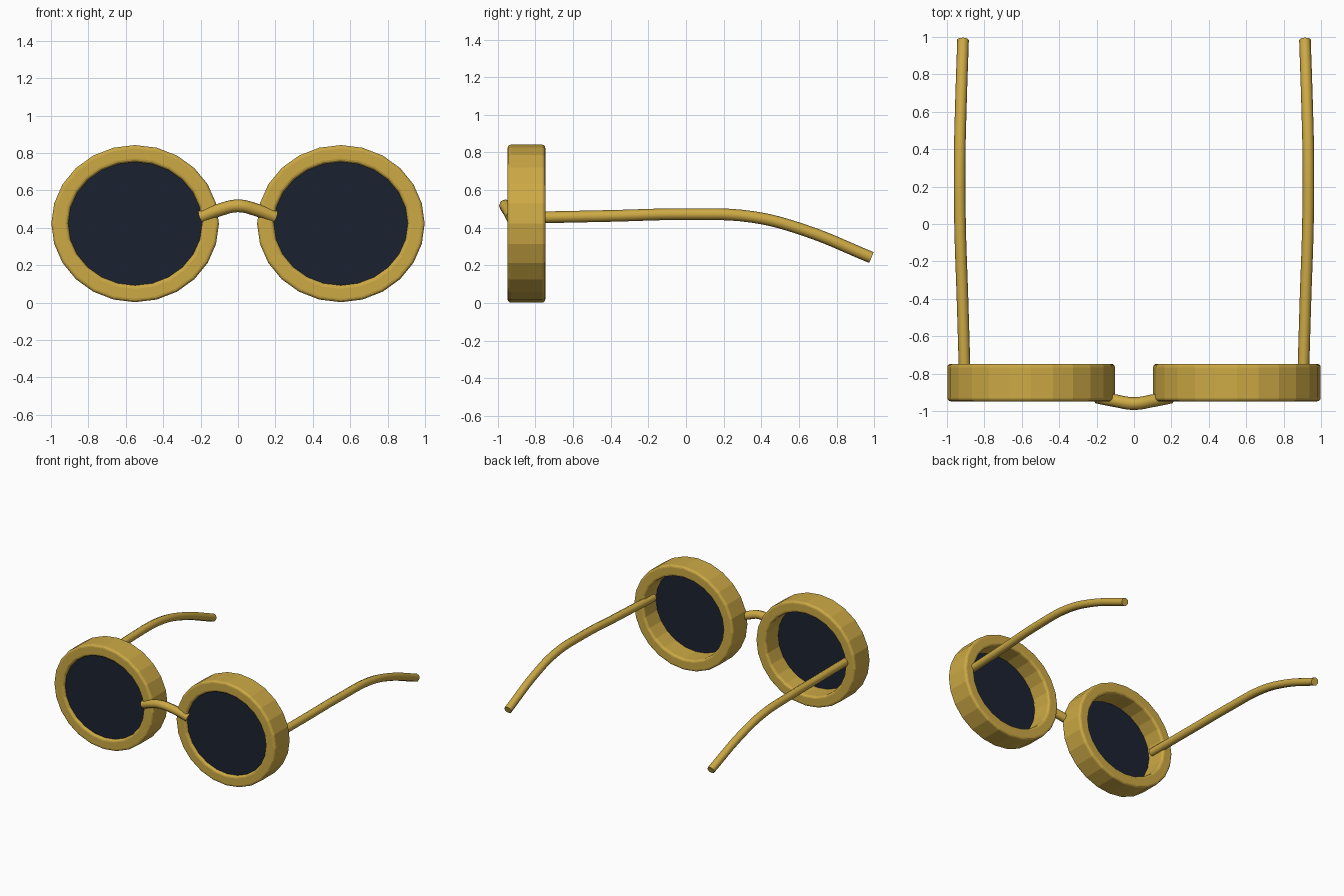
import bpy, bmesh, math

if "Cube" in bpy.data.objects:
    bpy.data.objects.remove(bpy.data.objects["Cube"])

def material(name, color):
    m = bpy.data.materials.new(name)
    m.diffuse_color = color
    m.use_nodes = True
    m.node_tree.nodes["Principled BSDF"].inputs["Base Color"].default_value = m.diffuse_color
    return m

gold = material("gold", (0.61, 0.40, 0.06, 1))
dark = material("dark_glass", (0.011, 0.016, 0.03, 1))

SIDES, CX, CZ = 24, 0.55, 0.422
RX, RZ = 0.448, 0.42

def add_mesh(name, bm, mat):
    bmesh.ops.recalc_face_normals(bm, faces=bm.faces)
    mesh = bpy.data.meshes.new(name)
    bm.to_mesh(mesh)
    bm.free()
    mesh.materials.append(mat)
    ob = bpy.data.objects.new(name, mesh)
    bpy.context.collection.objects.link(ob)
    return ob

def oval(bm, cx, inset, y):
    return [bm.verts.new((cx + (RX - inset) * math.cos(a), y, CZ + (RZ - inset) * math.sin(a)))
            for a in (2 * math.pi * i / SIDES for i in range(SIDES))]

def bridge(bm, a, b):
    for i in range(SIDES):
        j = (i + 1) % SIDES
        bm.faces.new((a[i], a[j], b[j], b[i]))

def rounded_profile(t0, t1, y0, y1, r, steps=3):
    pts = []
    for k, (t, y) in enumerate([(t1 - r, y1 - r), (t0 + r, y1 - r), (t0 + r, y0 + r), (t1 - r, y0 + r)]):
        for s in range(steps + 1):
            a = math.pi / 2 * (k + s / steps)
            pts.append((t + r * math.cos(a), y + r * math.sin(a)))
    return pts

def rim(name, cx):
    bm = bmesh.new()
    loops = [oval(bm, cx, t, y) for t, y in rounded_profile(0, 0.09, -0.948, -0.748, 0.018)]
    for i, loop in enumerate(loops):
        bridge(bm, loop, loops[(i + 1) % len(loops)])
    add_mesh(name, bm, gold)

def lens(name, cx):
    bm = bmesh.new()
    front, back = oval(bm, cx, 0.085, -0.925), oval(bm, cx, 0.085, -0.91)
    bridge(bm, front, back)
    bm.faces.new(front)
    bm.faces.new(back)
    add_mesh(name, bm, dark)

def tube(name, points, radius):
    cu = bpy.data.curves.new(name, 'CURVE')
    cu.dimensions = '3D'
    cu.bevel_depth = radius
    cu.bevel_resolution = 2
    cu.resolution_u = 6
    cu.use_fill_caps = True
    sp = cu.splines.new('BEZIER')
    sp.bezier_points.add(len(points) - 1)
    for bp, p in zip(sp.bezier_points, points):
        bp.co = p
        bp.handle_left_type = bp.handle_right_type = 'AUTO'
    cu.materials.append(gold)
    ob = bpy.data.objects.new(name, cu)
    bpy.context.collection.objects.link(ob)
    bpy.ops.object.select_all(action='DESELECT')
    ob.select_set(True)
    bpy.context.view_layer.objects.active = ob
    bpy.ops.object.convert(target='MESH')
    bpy.ops.object.shade_smooth_by_angle(angle=math.radians(50))

# rims, lenses and temple arms on both sides
for side, label in ((-1, "left"), (1, "right")):
    rim(label + "_rim", side * CX)
    lens(label + "_lens", side * CX)
    arm = [(0.903, -0.87, 0.453), (0.917, -0.4, 0.463), (0.93, 0.0, 0.472), (0.932, 0.35, 0.458),
           (0.926, 0.62, 0.39), (0.914, 0.985, 0.242)]
    tube(label + "_temple_arm", [(side * x, y, z) for x, y, z in arm], 0.031)

# nose bridge
tube("nose_bridge", [(-0.2, -0.925, 0.457), (-0.1, -0.945, 0.495), (0, -0.96, 0.517),
                     (0.1, -0.945, 0.495), (0.2, -0.925, 0.457)], 0.034)
